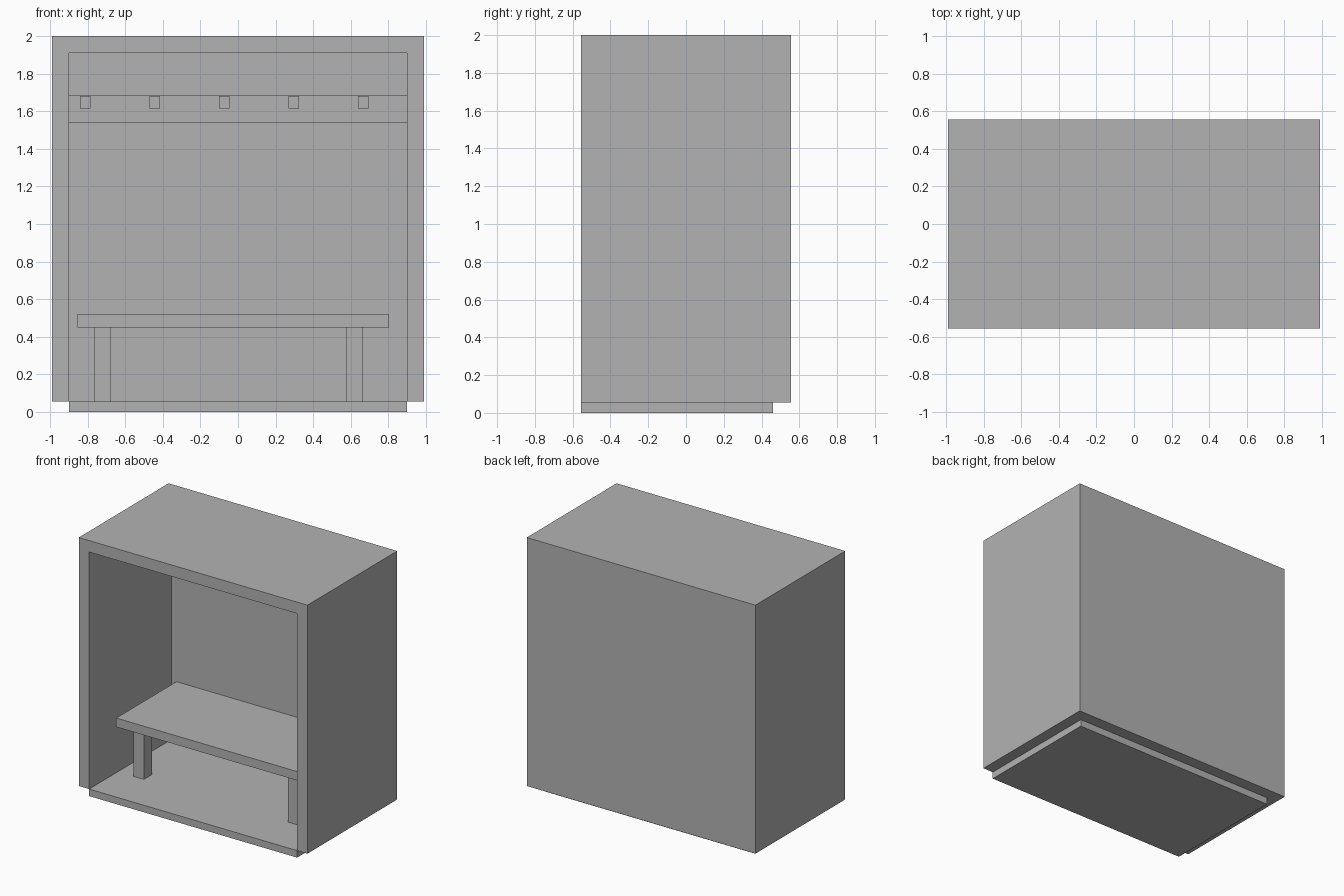
import bpy

default_cube = bpy.data.objects.get("Cube")
if default_cube:
    bpy.data.objects.remove(default_cube, do_unlink=True)

# One plain grey finish
grey = bpy.data.materials.new("plain_grey")
grey.use_nodes = True
colour = (0.45, 0.45, 0.45, 1)
grey.diffuse_color = colour
grey.node_tree.nodes["Principled BSDF"].inputs["Base Color"].default_value = colour


def box(name, x, y, z):
    """Box spanning the given (low, high) range on each axis."""
    bpy.ops.mesh.primitive_cube_add(size=1)
    obj = bpy.context.object
    obj.name = obj.data.name = name
    for vert in obj.data.vertices:
        vert.co = [span[0] if c < 0 else span[1]
                   for c, span in zip(vert.co, (x, y, z))]
    obj.data.materials.append(grey)
    return obj


HALF_W, HALF_D, WALL = 0.99, 0.555, 0.09
INNER = HALF_W - WALL      # inside face of the side walls
BACK = 0.46                # inside face of the back wall
FLOOR = 0.055              # top of the floor slab

# Cabinet shell: open at the front and underneath
shell = box("cabinet_shell", (-HALF_W, HALF_W), (-HALF_D, HALF_D), (FLOOR, 2))
cutter = box("shell_cutter", (-INNER, INNER), (-1, BACK), (-1, 2 - WALL))
cut = shell.modifiers.new("hollow", "BOOLEAN")
cut.operation = "DIFFERENCE"
cut.solver = "EXACT"
cut.object = cutter
bpy.context.view_layer.objects.active = shell
bpy.ops.object.modifier_apply(modifier=cut.name)
bpy.data.objects.remove(cutter, do_unlink=True)

# Floor slab between the walls
box("floor_slab", (-INNER, INNER), (-HALF_D, BACK), (0, FLOOR))

# Bench fixed to the back wall, on two front legs
box("bench_seat", (-0.855, 0.805), (-0.285, BACK), (0.45, 0.52))
for side, x in (("right", -0.765), ("left", 0.575)):
    box(f"bench_leg_{side}", (x, x + 0.09), (-0.2, -0.1), (FLOOR, 0.45))

# Coat rail with five square pegs
RAIL_FRONT = BACK - 0.04
box("coat_rail", (-INNER, INNER), (RAIL_FRONT, BACK), (1.54, 1.685))
for i in range(5):
    x = -0.84 + 0.37 * i
    box(f"coat_peg_{i + 1}", (x, x + 0.055), (RAIL_FRONT - 0.09, RAIL_FRONT), (1.615, 1.68))
